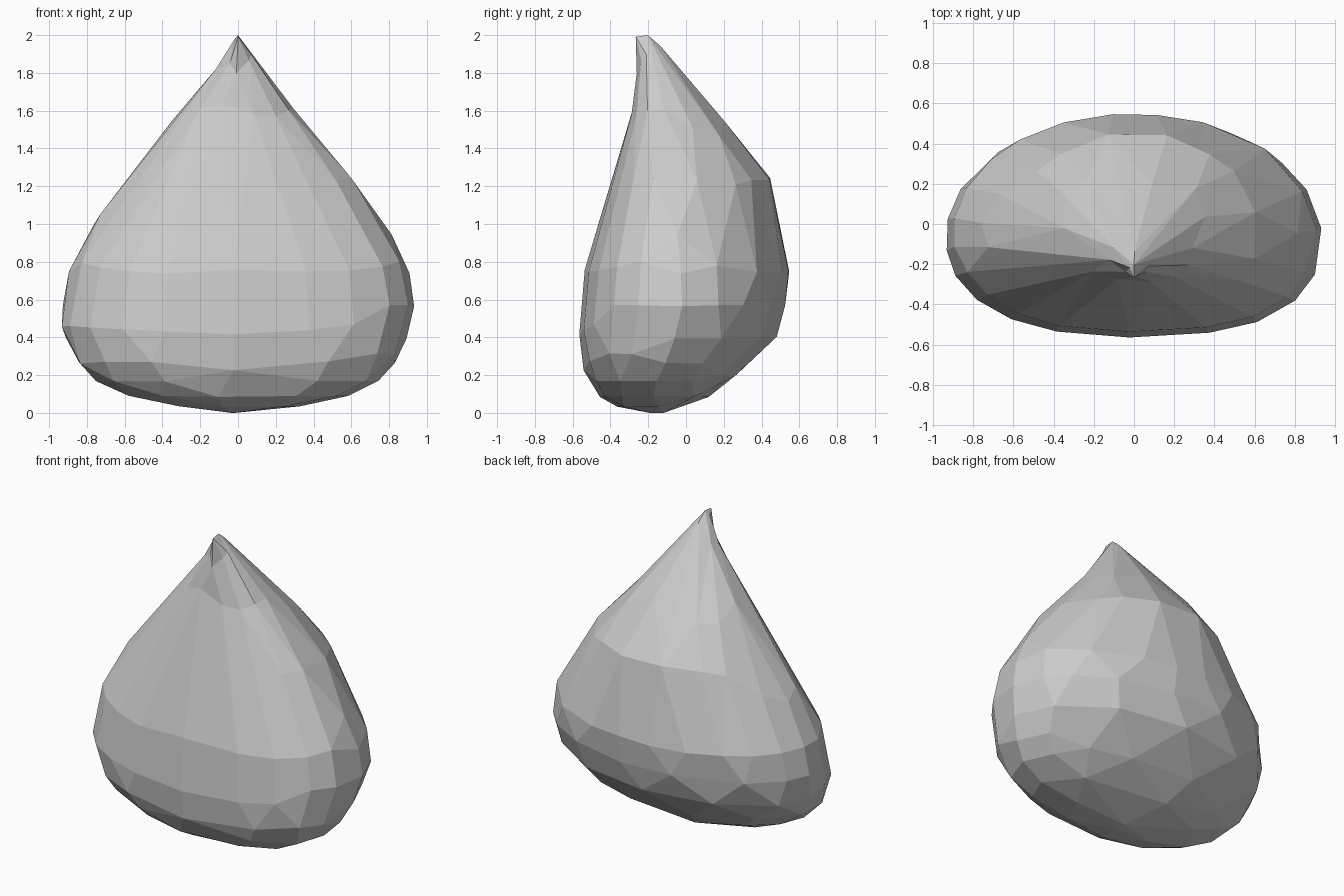
import bpy, bmesh
from math import cos, sin, pi

# Clove sections: z, left x, right x, front y, back y, widest y, front power, back power
SECTIONS = [
    (0.01, -0.13, 0.10, -0.25, -0.09, -0.17, 2.0, 2.0),
    (0.035, -0.31, 0.33, -0.37, -0.03, -0.19, 2.0, 2.0),
    (0.09, -0.57, 0.58, -0.46, 0.13, -0.18, 2.2, 2.0),
    (0.17, -0.75, 0.74, -0.51, 0.24, -0.16, 2.3, 2.0),
    (0.27, -0.86, 0.83, -0.55, 0.35, -0.12, 2.4, 2.0),
    (0.40, -0.92, 0.89, -0.56, 0.475, -0.08, 2.5, 2.0),
    (0.57, -0.935, 0.93, -0.55, 0.53, -0.05, 2.5, 2.0),
    (0.75, -0.90, 0.90, -0.535, 0.555, -0.05, 2.4, 2.0),
    (0.96, -0.79, 0.80, -0.47, 0.50, -0.06, 2.3, 2.0),
    (1.23, -0.60, 0.62, -0.39, 0.46, -0.08, 2.2, 2.0),
    (1.45, -0.43, 0.43, -0.33, 0.285, -0.09, 2.1, 2.3),
    (1.62, -0.295, 0.285, -0.285, 0.145, -0.12, 2.0, 2.1),
    (1.80, -0.14, 0.155, -0.26, -0.01, -0.16, 1.6, 1.8),
    (1.92, -0.055, 0.06, -0.263, -0.115, -0.19, 1.5, 1.7),
    (1.985, -0.015, 0.015, -0.27, -0.18, -0.22, 1.6, 1.6),
]
SIDES = 24


def section_ring(bm, s):
    z, left, right, front, back, mid, pf, pb = s
    ring = []
    for i in range(SIDES):
        a = 2 * pi * (i + 0.5) / SIDES
        c, n = cos(a), sin(a)
        # the right front corner is fuller than the left
        p = pb if n > 0 else pf + 0.25 * c
        r = (abs(c) ** p + abs(n) ** p) ** (-1 / p)
        x = r * c * (right if c > 0 else -left)
        y = mid + r * n * (back - mid if n > 0 else mid - front)
        ring.append(bm.verts.new((x, y, z)))
    return ring


# Clove body lofted through the sections
bm = bmesh.new()
rings = [section_ring(bm, s) for s in SECTIONS]
for lo, hi in zip(rings, rings[1:]):
    for i in range(SIDES):
        j = (i + 1) % SIDES
        bm.faces.new((lo[i], lo[j], hi[j], hi[i]))

# Closed base and pointed tip
for ring, point in ((rings[0], (-0.02, -0.17, 0.0)), (rings[-1], (0, -0.21, 2.0))):
    v = bm.verts.new(point)
    for i in range(SIDES):
        bm.faces.new((ring[i], ring[(i + 1) % SIDES], v))
bmesh.ops.recalc_face_normals(bm, faces=bm.faces)

mesh = bpy.data.meshes.new("clove")
bm.to_mesh(mesh)
bm.free()
clove = bpy.data.objects.new("clove", mesh)
bpy.context.collection.objects.link(clove)

# Irregular low-poly facets
dec = clove.modifiers.new("facets", 'DECIMATE')
dec.ratio = 0.33
